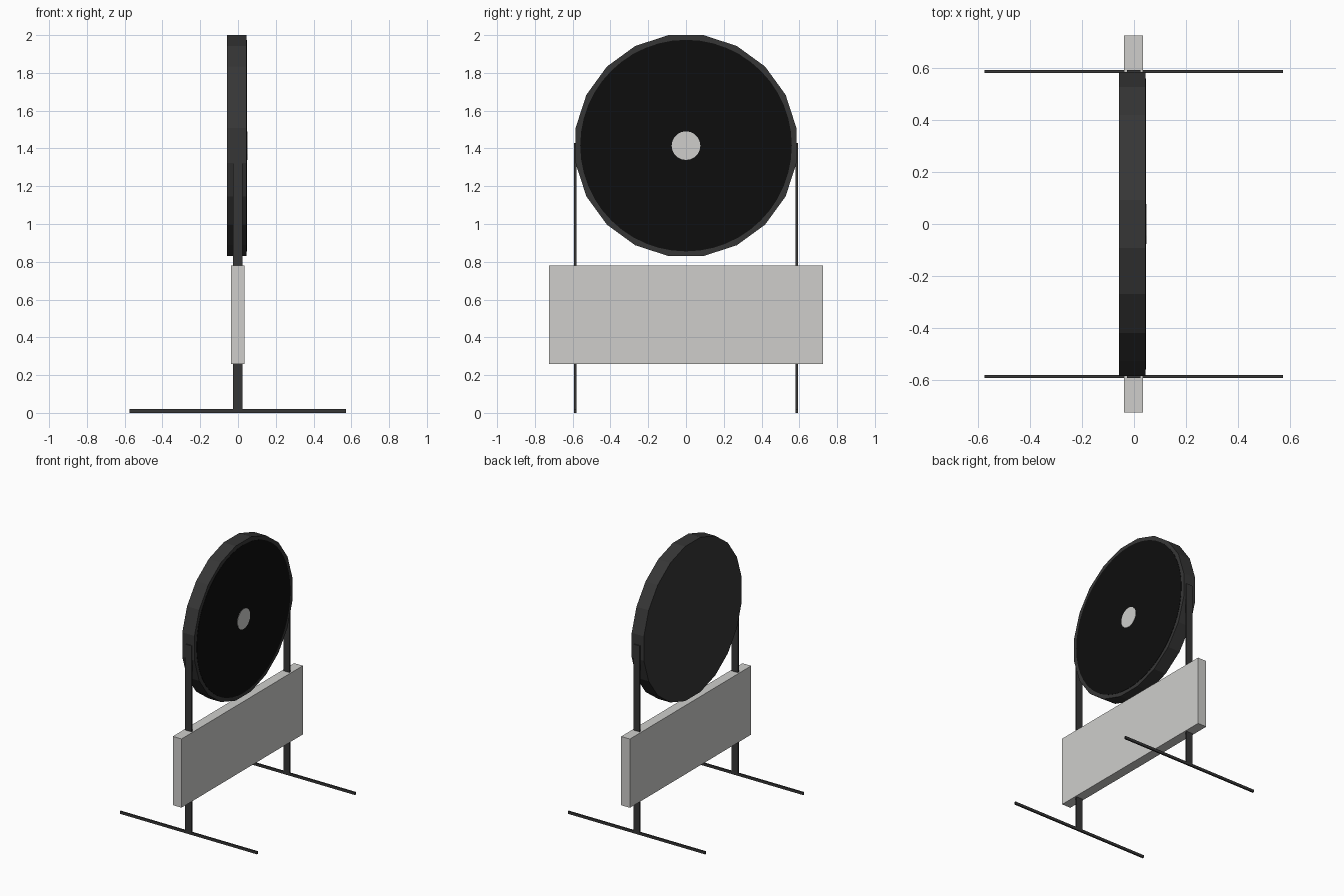
import bpy, math
from mathutils import Matrix

if "Cube" in bpy.data.objects:
    bpy.data.objects.remove(bpy.data.objects["Cube"])


def material(name, rgb):
    m = bpy.data.materials.new(name)
    m.diffuse_color = (*rgb, 1)
    m.use_nodes = True
    m.node_tree.nodes["Principled BSDF"].inputs["Base Color"].default_value = m.diffuse_color
    return m


dark = material("dark grey", (0.037, 0.037, 0.037))
black = material("black", (0.0042, 0.0042, 0.0042))
pale = material("pale grey", (0.62, 0.615, 0.60))


def box(name, x, y, z, mat):
    """Box from (min, max) pairs on each axis."""
    bpy.ops.mesh.primitive_cube_add(size=1)
    o = bpy.context.object
    o.name = name
    size = [b - a for a, b in (x, y, z)]
    mid = [(a + b) / 2 for a, b in (x, y, z)]
    o.data.transform(Matrix.Translation(mid) @ Matrix.Diagonal((*size, 1)))
    o.data.materials.append(mat)


def disc(name, radius, x0, x1, sides, mat, turn=0.0):
    """Flat-faced disc whose axis runs along x."""
    bpy.ops.mesh.primitive_cylinder_add(vertices=sides, radius=radius, depth=x1 - x0)
    o = bpy.context.object
    o.name = name
    o.data.transform(Matrix.Translation(((x0 + x1) / 2, 0, 1.415))
                     @ Matrix.Rotation(math.pi / 2, 4, 'Y')
                     @ Matrix.Rotation(turn, 4, 'Z'))
    o.data.materials.append(mat)


# Round head: twenty-sided drum, black face plate and pale centre spot
disc("drum", 0.592, -0.057, 0.045, 20, dark, math.pi / 20)
disc("face_plate", 0.56, 0.040, 0.047, 48, black)
disc("centre_spot", 0.076, 0.042, 0.049, 20, pale)

# Sign board below the head
box("board", (-0.038, 0.035), (-0.725, 0.725), (0.26, 0.78), pale)

# Flat posts and long feet on both sides
for side, s in (("front", -1), ("back", 1)):
    y = tuple(sorted((s * 0.581, s * 0.592)))
    box(side + "_post", (-0.027, 0.025), y, (0, 1.43), dark)
    box(side + "_foot", (-0.575, 0.573), y, (0.0, 0.02), dark)
